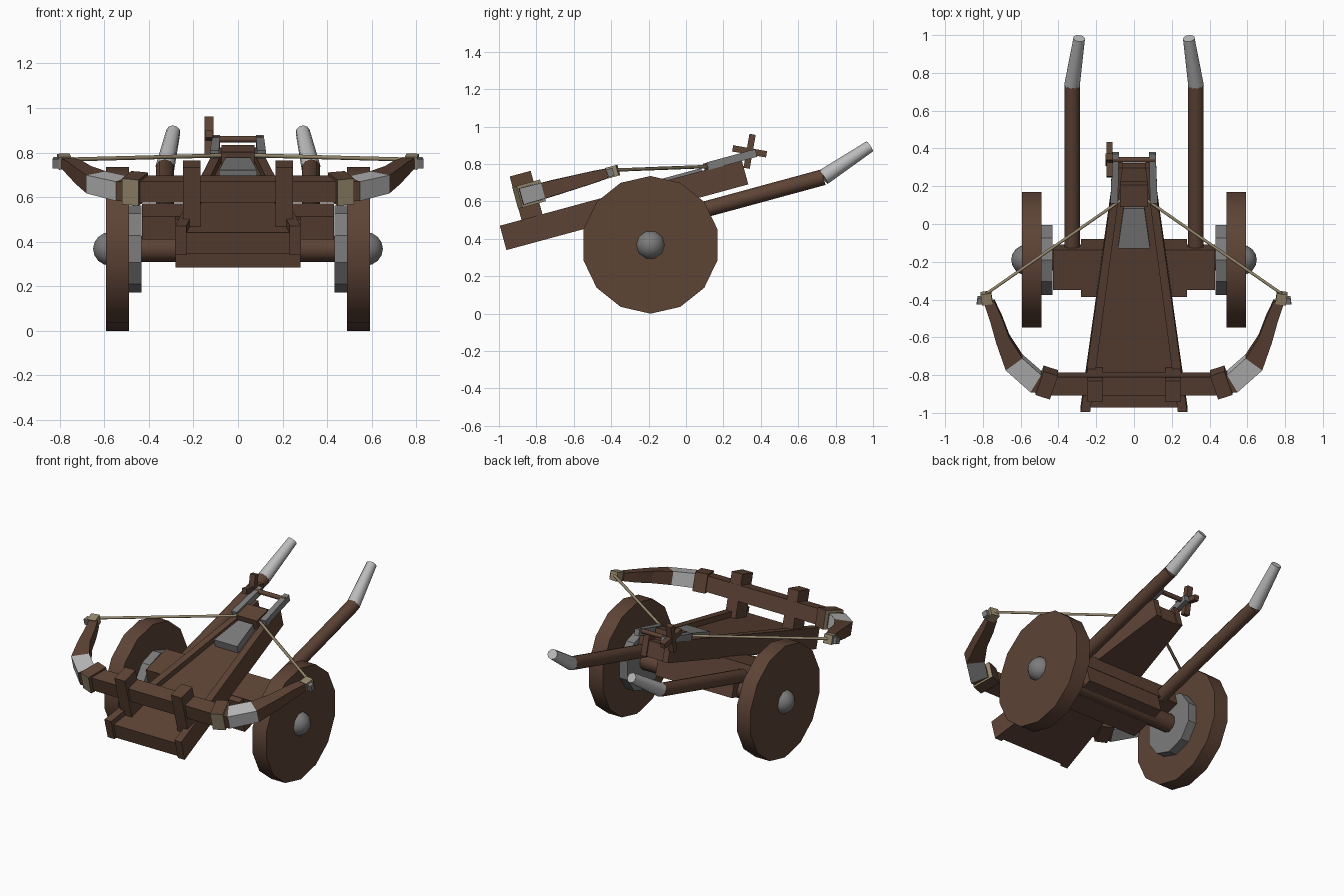
import bpy, bmesh, math
from mathutils import Vector, Matrix

if "Cube" in bpy.data.objects:
    bpy.data.objects.remove(bpy.data.objects["Cube"])


def material(name, rgb):
    m = bpy.data.materials.new(name)
    m.diffuse_color = (*rgb, 1)
    m.use_nodes = True
    m.node_tree.nodes["Principled BSDF"].inputs["Base Color"].default_value = m.diffuse_color
    return m


WOOD = material("dark wood", (0.110, 0.056, 0.036))
STEEL = material("steel grey", (0.20, 0.20, 0.20))
WRAP = material("pale wrap", (0.50, 0.50, 0.50))
ROPE = material("tan rope", (0.31, 0.25, 0.155))

# Sloped frame of the weapon: y runs along the deck, z is square to it
SLOPE = Matrix.Translation((0, -0.96, 0.34)) @ Matrix.Rotation(math.radians(15.2), 4, 'X')
FLAT = Matrix.Identity(4)


def build(name, verts, faces, mats, frame=FLAT, smooth=False, rule=None):
    bm = bmesh.new()
    vs = [bm.verts.new(frame @ Vector(v)) for v in verts]
    for f in faces:
        bm.faces.new([vs[i] for i in f])
    bmesh.ops.recalc_face_normals(bm, faces=bm.faces)
    bm.normal_update()
    for i, f in enumerate(bm.faces):
        f.smooth = smooth
        if rule:
            f.material_index = rule(i, f)
    me = bpy.data.meshes.new(name)
    bm.to_mesh(me)
    bm.free()
    for m in mats:
        me.materials.append(m)
    ob = bpy.data.objects.new(name, me)
    bpy.context.collection.objects.link(ob)
    return ob


def loft(name, rings, mats, **kw):
    # skin a list of equal rings and cap both ends
    n = len(rings[0])
    verts = [p for r in rings for p in r]
    faces = [(k * n + i, k * n + (i + 1) % n, (k + 1) * n + (i + 1) % n, (k + 1) * n + i)
             for k in range(len(rings) - 1) for i in range(n)]
    faces += [tuple(range(n)), tuple(range(len(verts) - n, len(verts)))]
    return build(name, verts, faces, mats, **kw)


def hexa(name, xa, xb, u, v, mat, frame=SLOPE, **kw):
    # box whose x range may differ between its front (xa) and back (xb)
    rings = [[(x[0], y, v[0]), (x[1], y, v[0]), (x[1], y, v[1]), (x[0], y, v[1])]
             for x, y in ((xa, u[0]), (xb, u[1]))]
    return loft(name, rings, mat if isinstance(mat, list) else [mat], frame=frame, **kw)


def tube(name, points, radii, sides, mat, smooth=True):
    pts = [Vector(p) for p in points]
    rings = []
    for k, p in enumerate(pts):
        d = (pts[min(k + 1, len(pts) - 1)] - pts[max(k - 1, 0)]).normalized()
        up = Vector((0, 0, 1)) if abs(d.z) < 0.9 else Vector((0, 1, 0))
        a = d.cross(up).normalized()
        b = a.cross(d)
        rings.append([p + (b * math.cos(t) + a * math.sin(t)) * radii[k]
                      for t in (2 * math.pi * i / sides for i in range(sides))])
    ob = loft(name, rings, [mat], smooth=smooth)
    if smooth:
        for f in list(ob.data.polygons)[-2:]:
            f.use_smooth = False
    return ob


def mir(s, a, b):
    return tuple(sorted((s * a, s * b)))


WY, WZ = -0.19, 0.368

# Deck plank and cart body
hexa("deck_plank", (-0.25, 0.25), (-0.08, 0.08), (0.015, 1.33), (0.0, 0.10), WOOD)
hexa("axle_block", (-0.43, 0.43), (-0.43, 0.43), (0.635, 0.855), (-0.10, 0.007), WOOD)
hexa("under_block", (-0.28, 0.28), (-0.28, 0.28), (0.595, 0.853), (-0.22, 0.004), WOOD)
tube("axle", [(-0.50, WY, WZ), (0.50, WY, WZ)], [0.058] * 2, 10, WOOD)

# Bow beam between the posts
hexa("bow_beam", (-0.45, 0.45), (-0.45, 0.45), (0.137, 0.237), (0.207, 0.305), WOOD)

# Bolt slide plate, string catch, winch bar
hexa("slide_plate", (-0.085, 0.085), (-0.055, 0.055), (0.90, 1.12), (0.09, 0.15), STEEL)
hexa("string_catch", (-0.075, 0.075), (-0.075, 0.075), (1.135, 1.255), (0.09, 0.17), WOOD)
tube("winch_bar", [(-0.14, 0.34, 0.86), (0.11, 0.34, 0.86)], [0.015] * 2, 8, WOOD)

# Crossed winch handle on the left
for k in range(2):
    turn = Matrix.Translation((-0.13, 0.34, 0.868)) @ Matrix.Rotation(math.radians(-10 + 90 * k), 4, 'X')
    w = 0.016 + 0.004 * k
    hexa("winch_handle", (-w, w), (-w, w), (-0.092, 0.092), (-0.017, 0.017), WOOD, frame=turn)

for s in (-1, 1):
    side = "_left" if s < 0 else "_right"
    # Deck rails and posts
    hexa("deck_rail" + side, mir(s, 0.232, 0.282), mir(s, 0.06, 0.10), (0, 1.34), (0, 0.135), WOOD)
    hexa("bow_post" + side, mir(s, 0.168, 0.246), mir(s, 0.168, 0.246), (0.12, 0.236), (0.06, 0.375), WOOD)
    hexa("winch_arm" + side, mir(s, 0.085, 0.125), mir(s, 0.08, 0.115), (1.155, 1.425), (0.13, 0.172), STEEL)

    # Wheel, inner hub plate, hub cap
    tube("wheel" + side, [(s * 0.49, WY, WZ), (s * 0.592, WY, WZ)], [0.368] * 2, 14, WOOD)
    tube("hub_plate" + side, [(s * 0.432, WY, WZ), (s * 0.492, WY, WZ)], [0.195] * 2, 10, STEEL, False)
    bm = bmesh.new()
    bmesh.ops.create_uvsphere(bm, u_segments=10, v_segments=8, radius=0.08,
                              matrix=Matrix.Translation((s * 0.57, WY, WZ)) @ Matrix.Rotation(math.pi / 2, 4, 'Y'))
    for f in bm.faces:
        f.smooth = True
    me = bpy.data.meshes.new("hub_cap" + side)
    bm.to_mesh(me)
    bm.free()
    me.materials.append(STEEL)
    bpy.context.collection.objects.link(bpy.data.objects.new("hub_cap" + side, me))

    # Push pole and wrapped grip
    bend = (s * 0.328, 0.735, 0.73)
    tube("push_pole" + side, [(s * 0.328, -0.14, 0.492), bend], [0.043] * 2, 10, WOOD)
    tube("pole_grip" + side, [bend, (s * 0.29, 0.983, 0.895)], [0.043, 0.032], 10, WRAP)

    # Curved bow arm: (x, u, width, height), the second span is wrapped
    path = [(0.45, 0.195, 0.10, 0.095), (0.52, 0.200, 0.11, 0.09), (0.635, 0.305, 0.11, 0.085),
            (0.695, 0.435, 0.075, 0.075), (0.73, 0.545, 0.065, 0.065), (0.765, 0.635, 0.055, 0.05)]
    rings = []
    for k, (x, u, w, h) in enumerate(path):
        a, b = path[max(k - 1, 0)], path[min(k + 1, len(path) - 1)]
        d = Vector((b[0] - a[0], b[1] - a[1])).normalized()
        nx, nu = -d.y * w / 2, d.x * w / 2
        rings.append([(s * (x + i * nx), u + i * nu, 0.255 + j * h / 2)
                      for i, j in ((-1, -1), (1, -1), (1, 1), (-1, 1))])
    loft("bow_arm" + side, rings, [WOOD, WRAP], frame=SLOPE,
         rule=lambda i, f: 1 if 4 <= i < 8 else 0)

    # Binding block, tan on its outer and front faces
    turn = SLOPE @ Matrix.Translation((s * 0.462, 0.195, 0.257)) @ Matrix.Rotation(s * 0.32, 4, 'Z')
    hexa("arm_binding" + side, (-0.04, 0.04), (-0.04, 0.04), (-0.068, 0.068), (-0.06, 0.06), [WOOD, ROPE],
         frame=turn, rule=lambda i, f: 1 if f.normal.x * s > 0.5 or f.normal.y < -0.5 else 0)

    # Arm tip with rope knot
    turn = SLOPE @ Matrix.Translation((s * 0.78, 0.658, 0.256)) @ Matrix.Rotation(-s * 0.15, 4, 'Z')
    hexa("string_knot" + side, (-0.028, 0.028), (-0.028, 0.028), (-0.03, 0.03), (-0.029, 0.029), ROPE, frame=turn)
    hexa("arm_tip" + side, mir(s, 0.79, 0.833), mir(s, 0.79, 0.828), (0.628, 0.662), (0.233, 0.275), STEEL)

    # Bow string
    tube("bow_string" + side, [(s * 0.79, -0.375, 0.768), (s * 0.07, 0.125, 0.787)], [0.009] * 2, 6, ROPE)
tube("string_middle", [(-0.08, 0.12, 0.787), (0.08, 0.12, 0.787)], [0.009] * 2, 6, ROPE)
